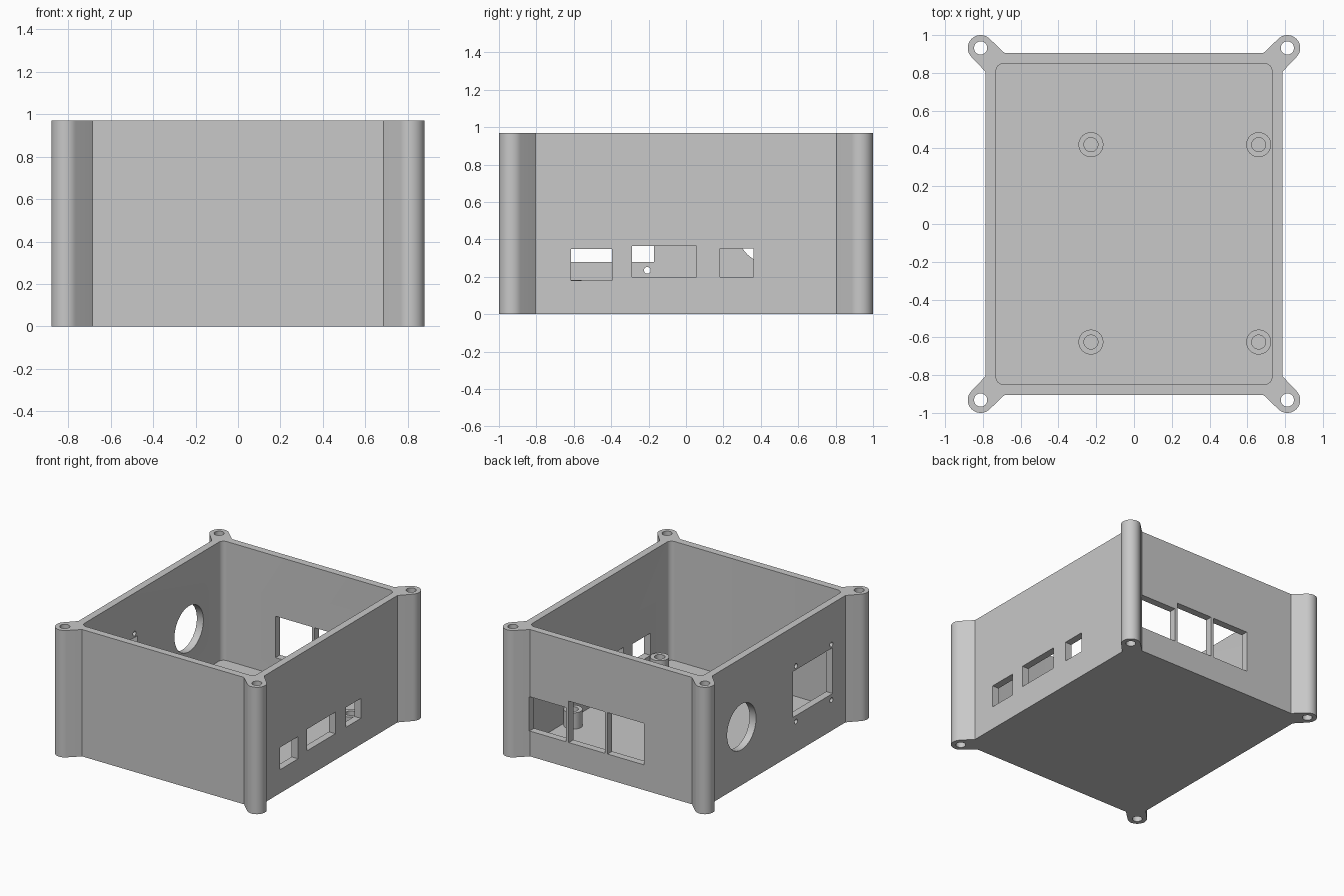
import bpy
import bmesh
from math import cos, sin, radians

if "Cube" in bpy.data.objects:
    bpy.data.objects.remove(bpy.data.objects["Cube"], do_unlink=True)

HEIGHT = 0.97
FLOOR = 0.06
HALF_X, HALF_Y, WALL = 0.785, 0.905, 0.055
POST_X, POST_Y, POST_R = 0.812, 0.932, 0.068

grey = bpy.data.materials.new("plain_grey")
grey.use_nodes = True
colour = (0.58, 0.58, 0.58, 1)
grey.diffuse_color = colour
grey.node_tree.nodes["Principled BSDF"].inputs["Base Color"].default_value = colour


def finish(name, bm):
    bmesh.ops.recalc_face_normals(bm, faces=bm.faces[:])
    mesh = bpy.data.meshes.new(name)
    bm.to_mesh(mesh)
    bm.free()
    mesh.materials.append(grey)
    obj = bpy.data.objects.new(name, mesh)
    bpy.context.collection.objects.link(obj)
    return obj


def prism(name, outline, z0, z1):
    """Extrude a flat outline from z0 up to z1."""
    bm = bmesh.new()
    face = bm.faces.new([bm.verts.new((x, y, z0)) for x, y in outline])
    top = bmesh.ops.extrude_face_region(bm, geom=[face])["geom"]
    verts = [v for v in top if isinstance(v, bmesh.types.BMVert)]
    bmesh.ops.translate(bm, verts=verts, vec=(0, 0, z1 - z0))
    return finish(name, bm)


def arc(cx, cy, r, start, end, steps):
    angles = [radians(start + (end - start) * i / steps) for i in range(steps + 1)]
    return [(cx + r * cos(a), cy + r * sin(a)) for a in angles]


def circle(cx, cy, r, steps=32):
    return arc(cx, cy, r, 0, 360, steps)[:-1]


def four_corners(quarter):
    """Repeat a first-quadrant outline counterclockwise round all corners."""
    out = []
    for sx, sy in ((1, 1), (-1, 1), (-1, -1), (1, -1)):
        pts = [(sx * x, sy * y) for x, y in quarter]
        out += pts if sx * sy > 0 else pts[::-1]
    return out


def box(name, x0, x1, y0, y1, z0, z1):
    return prism(name, [(x0, y0), (x1, y0), (x1, y1), (x0, y1)], z0, z1)


def side_hole(name, y, z, r):
    """Round cutter lying along x through the left-hand minus-x wall."""
    obj = prism(name, circle(-z, y, r), -0.9, -0.6)
    for v in obj.data.vertices:
        x, yy, zz = v.co
        v.co = (zz, yy, -x)
    return obj


def cut(target, cutter):
    mod = target.modifiers.new("cut", "BOOLEAN")
    mod.operation = "DIFFERENCE"
    mod.solver = "EXACT"
    mod.object = cutter
    bpy.context.view_layer.objects.active = target
    bpy.ops.object.modifier_apply(modifier=mod.name)
    bpy.data.objects.remove(cutter, do_unlink=True)


def smooth(obj):
    bpy.ops.object.select_all(action="DESELECT")
    obj.select_set(True)
    bpy.context.view_layer.objects.active = obj
    bpy.ops.object.shade_smooth_by_angle(angle=radians(30))


# Outer case with a flared screw post at each corner
corner = [(HALF_X, 0.805)] + arc(POST_X, POST_Y, POST_R, -43.5, 133.5, 20) + [(0.685, HALF_Y)]
case = prism("enclosure", four_corners(corner), 0, HEIGHT)

# Open cavity with rounded vertical corners
ix, iy, fillet = HALF_X - WALL, HALF_Y - WALL, 0.04
inner = four_corners(arc(ix - fillet, iy - fillet, fillet, 0, 90, 8))
cut(case, prism("cavity_cutter", inner, FLOOR, HEIGHT + 0.1))

# Screw holes through the posts
for sx in (-1, 1):
    for sy in (-1, 1):
        cut(case, prism("post_cutter", circle(sx * POST_X, sy * POST_Y, 0.035), -0.1, HEIGHT + 0.1))

# Small ports in the plus-x wall
for y0, y1, z0, z1 in ((-0.615, -0.395, 0.18, 0.35),
                       (-0.288, 0.055, 0.2, 0.365),
                       (0.183, 0.362, 0.2, 0.352)):
    cut(case, box("port_cutter", 0.7, 0.9, y0, y1, z0, z1))

# Three large ports in the back wall
for x0, z1 in ((-0.278, 0.51), (0.05, 0.51), (0.382, 0.455)):
    cut(case, box("back_port_cutter", x0, x0 + 0.308, 0.8, 1.0, 0.193, z1))

# Fan opening, socket opening and its four screw holes in the minus-x wall
cut(case, side_hole("round_cutter", 0.45, 0.445, 0.175))
cut(case, box("socket_cutter", -0.9, -0.7, -0.65, -0.17, 0.28, 0.63))
for y in (-0.635, -0.207):
    for z in (0.235, 0.66):
        cut(case, side_hole("screw_cutter", y, z, 0.018))
smooth(case)

# Hollow board standoffs on the floor
for i, (x, y) in enumerate((x, y) for x in (-0.228, 0.66) for y in (-0.625, 0.42)):
    standoff = prism(f"standoff_{i + 1}", circle(x, y, 0.066), FLOOR - 0.01, 0.184)
    cut(standoff, prism("bore_cutter", circle(x, y, 0.037), FLOOR - 0.05, 0.3))
    smooth(standoff)
